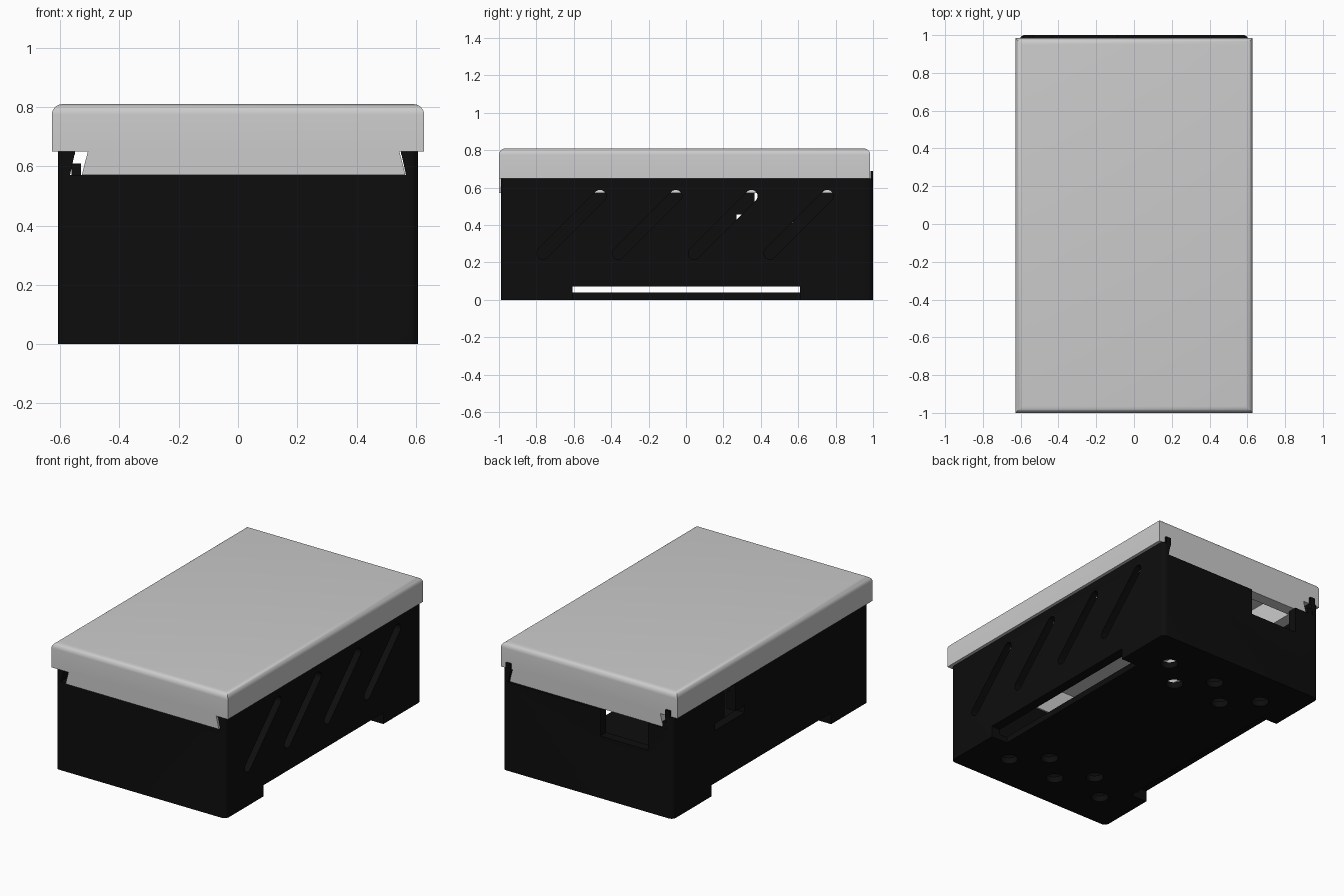
import bpy, bmesh, math
from mathutils import Vector

if "Cube" in bpy.data.objects:
    bpy.data.objects.remove(bpy.data.objects["Cube"])


def prism(name, pts, axis, a, b):
    """Extrude a 2D outline along an axis: x takes (y,z), y takes (x,z), z takes (x,y)."""
    place = {'x': lambda p, t: (t, p[0], p[1]),
             'y': lambda p, t: (p[0], t, p[1]),
             'z': lambda p, t: (p[0], p[1], t)}[axis]
    bm = bmesh.new()
    lo = [bm.verts.new(place(p, a)) for p in pts]
    hi = [bm.verts.new(place(p, b)) for p in pts]
    bm.faces.new(lo)
    bm.faces.new(hi)
    n = len(pts)
    for i in range(n):
        j = (i + 1) % n
        bm.faces.new((lo[i], lo[j], hi[j], hi[i]))
    bmesh.ops.recalc_face_normals(bm, faces=bm.faces)
    me = bpy.data.meshes.new(name)
    bm.to_mesh(me)
    bm.free()
    ob = bpy.data.objects.new(name, me)
    bpy.context.collection.objects.link(ob)
    return ob


def box(name, x0, x1, y0, y1, z0, z1):
    return prism(name, [(x0, y0), (x1, y0), (x1, y1), (x0, y1)], 'z', z0, z1)


def arc(cx, cy, r, start, end, n):
    return [(cx + r * math.cos(math.radians(start + (end - start) * i / n)),
             cy + r * math.sin(math.radians(start + (end - start) * i / n))) for i in range(n + 1)]


def rounded_rect(x0, x1, y0, y1, r):
    return (arc(x1 - r, y1 - r, r, 0, 90, 6) + arc(x0 + r, y1 - r, r, 90, 180, 6)
            + arc(x0 + r, y0 + r, r, 180, 270, 6) + arc(x1 - r, y0 + r, r, 270, 360, 6))


def combine(ob, other, op='DIFFERENCE'):
    m = ob.modifiers.new(op.lower(), 'BOOLEAN')
    m.operation, m.object, m.solver = op, other, 'EXACT'
    bpy.context.view_layer.objects.active = ob
    bpy.ops.object.modifier_apply(modifier=m.name)
    bpy.data.objects.remove(other)


def smooth(ob):
    bpy.ops.object.select_all(action='DESELECT')
    ob.select_set(True)
    bpy.context.view_layer.objects.active = ob
    bpy.ops.object.shade_smooth_by_angle(angle=math.radians(32))


# Body: open box with a thin floor
body = prism("box_body", rounded_rect(-0.607, 0.607, -0.99, 1.0, 0.03), 'z', 0, 0.65)
combine(body, box("cavity", -0.545, 0.545, -0.93, 0.94, 0.04, 0.62))

# Dovetail groove for the sliding lid
combine(body, prism("groove", [(-0.567, 0.57), (0.567, 0.57), (0.545, 0.67), (-0.545, 0.67)],
                    'y', -1.2, 1.2))

# Strap slots along both lower edges
for s in (-1, 1):
    x0, x1 = sorted((s * 0.49, s * 0.75))
    combine(body, box("strap_slot", x0, x1, -0.608, 0.61, -0.1, 0.072))

# Slanted vents in the right wall
for i in range(4):
    y = -0.46 + i * 0.405
    pts = arc(y, 0.555, 0.033, -45, 135, 10) + arc(y - 0.305, 0.25, 0.033, 135, 315, 10)
    combine(body, prism("vent", pts, 'x', 0.5, 0.7))

# Inverted T opening in the left wall
combine(body, prism("side_opening", [(0.27, 0.41), (0.57, 0.41), (0.57, 0.455), (0.475, 0.455),
                                     (0.475, 0.63), (0.365, 0.63), (0.365, 0.455), (0.27, 0.455)],
                    'x', -0.7, -0.5))

# Notch in the back wall
combine(body, box("back_notch", -0.43, -0.09, 0.9, 1.1, 0.40, 0.7))

# Zigzag rows of drain holes in the floor
for s in (-1, 1):
    for i in range(5):
        x, y = -0.36 + i * 0.178, s * (0.75 if i % 2 == 0 else 0.585)
        combine(body, prism("drain", arc(x, y, 0.052, 0, 345, 23), 'z', -0.1, 0.1))

# Stop nubs at the back corners and the small catch in the groove
nubs = [box("stop_nub_right", 0.55, 0.585, 0.986, 1.0, 0.64, 0.69),
        box("stop_nub_left", -0.585, -0.55, 0.986, 1.0, 0.64, 0.69),
        box("lid_catch", -0.562, -0.53, 0.94, 0.998, 0.565, 0.61)]

# Lid plate with rounded top edges
lid = box("sliding_lid", -0.628, 0.628, -1.0, 0.985, 0.65, 0.81)
bm = bmesh.new()
bm.from_mesh(lid.data)
top = [e for e in bm.edges if all(v.co.z > 0.8 for v in e.verts)]
bmesh.ops.bevel(bm, geom=top, offset=0.036, segments=6, profile=0.5, affect='EDGES')
bm.to_mesh(lid.data)
bm.free()

# Dovetail rail under the lid, hollowed from below
combine(lid, prism("rail", [(-0.527, 0.57), (0.565, 0.57), (0.542, 0.66), (-0.504, 0.66)],
                   'y', -1.0, 0.985), 'UNION')
combine(lid, box("lid_hollow", -0.45, 0.49, -0.92, 0.91, 0.5, 0.75))

# Colours and shading
black = bpy.data.materials.new("black_plastic")
black.diffuse_color = (0.004, 0.004, 0.004, 1)
black.use_nodes = True
black.node_tree.nodes["Principled BSDF"].inputs["Base Color"].default_value = black.diffuse_color
for ob in [body] + nubs:
    ob.data.materials.clear()
    ob.data.materials.append(black)
for ob in (body, lid):
    smooth(ob)
